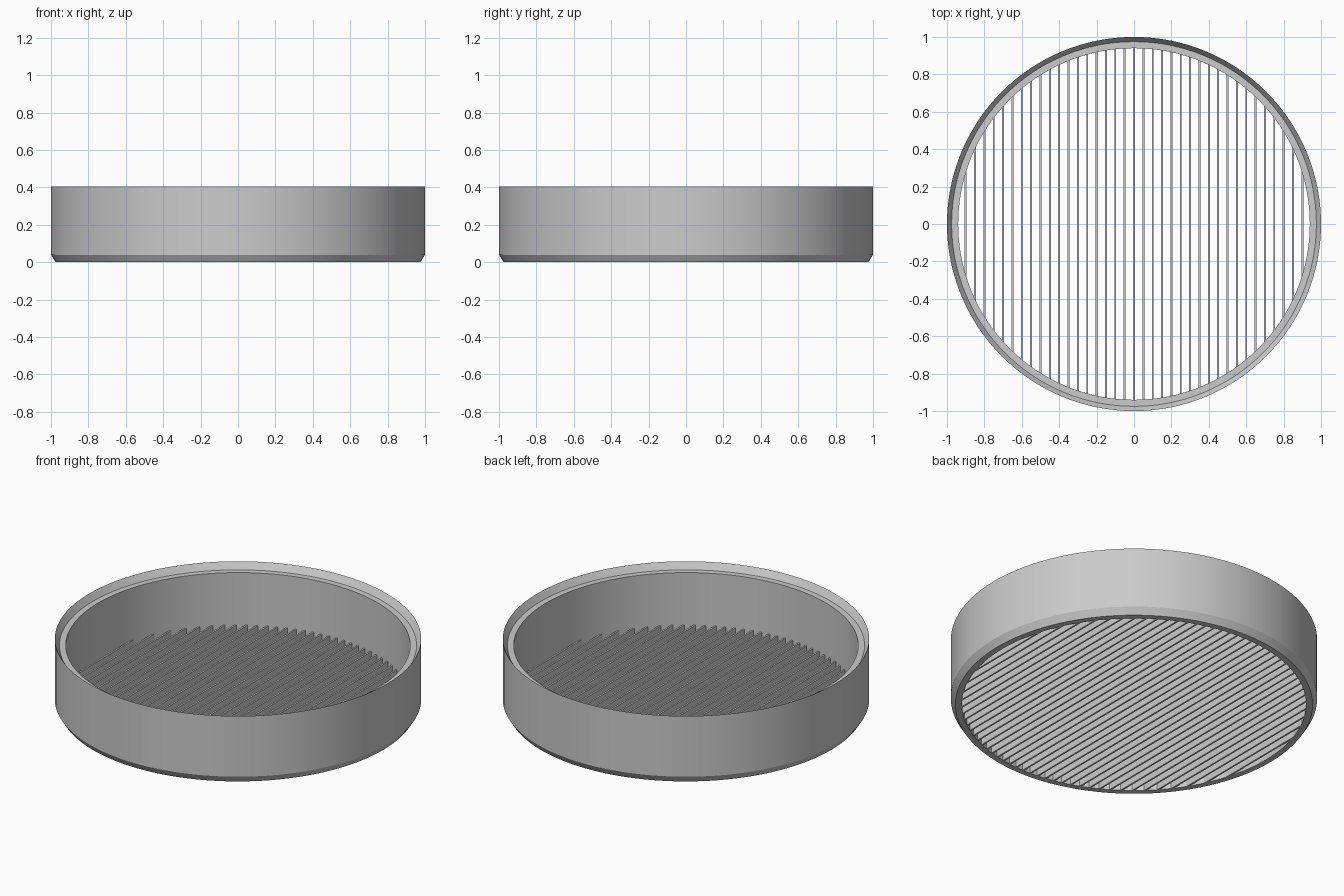
import bpy
import bmesh
from math import cos, sin, sqrt, tau, radians

cube = bpy.data.objects.get("Cube")
if cube:
    bpy.data.objects.remove(cube, do_unlink=True)

grey = bpy.data.materials.new("light grey")
grey.use_nodes = True
grey.diffuse_color = (0.6, 0.6, 0.6, 1)
grey.node_tree.nodes["Principled BSDF"].inputs["Base Color"].default_value = (0.6, 0.6, 0.6, 1)


def finish(bm, name):
    bmesh.ops.recalc_face_normals(bm, faces=bm.faces)
    mesh = bpy.data.meshes.new(name)
    bm.to_mesh(mesh)
    bm.free()
    mesh.materials.append(grey)
    obj = bpy.data.objects.new(name, mesh)
    bpy.context.collection.objects.link(obj)
    return obj


INNER, HEIGHT, SEGMENTS = 0.94, 0.405, 128

# Round wall: chamfered foot, matching chamfered seat inside the rim
profile = [(INNER, 0), (0.975, 0), (1, 0.04), (1, HEIGHT),
           (0.975, HEIGHT - 0.04), (INNER, HEIGHT - 0.04)]
bm = bmesh.new()
rings = [[bm.verts.new((r * cos(tau * i / SEGMENTS), r * sin(tau * i / SEGMENTS), z))
          for r, z in profile] for i in range(SEGMENTS)]
for i, ring in enumerate(rings):
    following = rings[(i + 1) % SEGMENTS]
    for j in range(len(profile)):
        k = (j + 1) % len(profile)
        bm.faces.new((ring[j], following[j], following[k], ring[k]))
wall = finish(bm, "round_wall")
bpy.context.view_layer.objects.active = wall
wall.select_set(True)
bpy.ops.object.shade_smooth_by_angle(angle=radians(30))

# Floor grille: parallel upright slats with ends buried in the wall
PITCH, THICK, TALL = 0.05, 0.01, 0.05
bm = bmesh.new()
for n in range(-18, 19):
    x = n * PITCH
    length = 2 * sqrt((INNER + 0.01) ** 2 - x * x)
    slat = bmesh.ops.create_cube(bm, size=1)["verts"]
    bmesh.ops.scale(bm, vec=(THICK, length, TALL), verts=slat)
    bmesh.ops.translate(bm, vec=(x, 0, TALL / 2), verts=slat)
finish(bm, "floor_slats")
